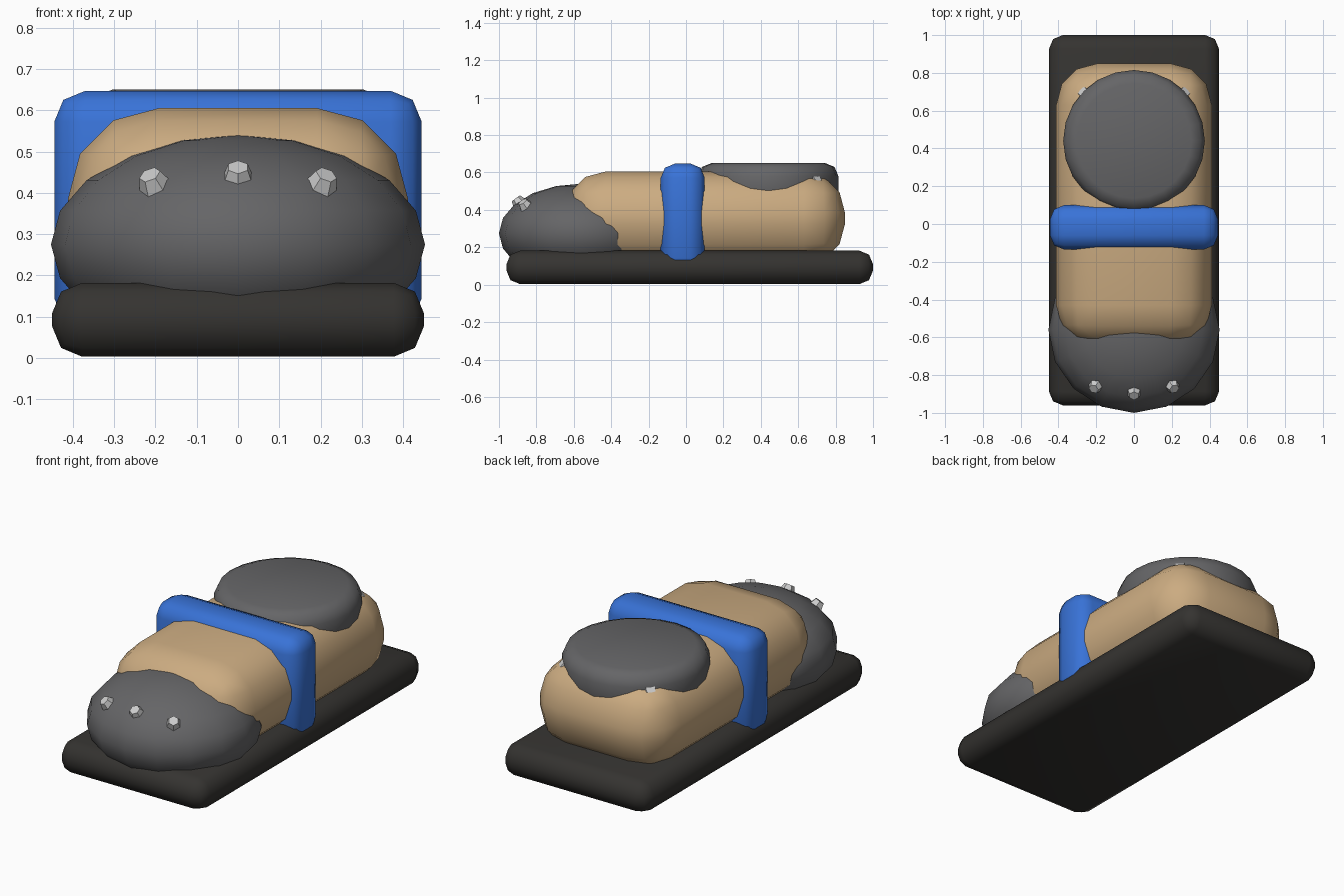
import bpy, math
from mathutils import Vector

if "Cube" in bpy.data.objects:
    bpy.data.objects.remove(bpy.data.objects["Cube"])


def finish(ob, name, color=None, angle=60):
    ob.name = name
    if color:
        m = bpy.data.materials.new(name + "_mat")
        m.diffuse_color = (*color, 1)
        m.use_nodes = True
        m.node_tree.nodes["Principled BSDF"].inputs["Base Color"].default_value = m.diffuse_color
        ob.data.materials.append(m)
    if angle:
        bpy.ops.object.shade_smooth_by_angle(angle=math.radians(angle))
    return ob


def bevel(ob, width, segs):
    mod = ob.modifiers.new("Bevel", 'BEVEL')
    mod.width, mod.segments = width, segs
    mod.limit_method = 'ANGLE'
    mod.angle_limit = math.radians(40)
    bpy.ops.object.modifier_apply(modifier=mod.name)


def rounded_box(name, lo, hi, width, segs, color):
    lo, hi = Vector(lo), Vector(hi)
    bpy.ops.mesh.primitive_cube_add(size=1, location=(lo + hi) / 2)
    ob = bpy.context.object
    ob.scale = hi - lo
    bpy.ops.object.transform_apply(location=False, rotation=False, scale=True)
    bevel(ob, width, segs)
    return finish(ob, name, color)


def stud(name, loc, normal):
    bpy.ops.mesh.primitive_cone_add(vertices=6, radius1=0.045, radius2=0.027,
                                    depth=0.05, location=loc)
    ob = bpy.context.object
    ob.rotation_euler = Vector(normal).to_track_quat('Z', 'Y').to_euler()
    return finish(ob, name, angle=None)


# sole, upper and strap
rounded_box("sole", (-0.45, -0.96, 0.003), (0.45, 1.0, 0.182), 0.073, 2, (0.035, 0.033, 0.03))
rounded_box("upper", (-0.412, -0.65, 0.105), (0.412, 0.85, 0.605), 0.22, 3, (0.60, 0.41, 0.22))
rounded_box("strap", (-0.445, -0.135, 0.07), (0.445, 0.1, 0.647), 0.075, 2, (0.04, 0.17, 0.68))

# toe cap
TOE, RAD = Vector((0, -0.56, 0.275)), Vector((0.453, 0.44, 0.265))
bpy.ops.mesh.primitive_uv_sphere_add(segments=16, ring_count=10, radius=1, location=TOE)
toe = bpy.context.object
toe.scale = RAD
bpy.ops.object.transform_apply(location=False, rotation=False, scale=True)
finish(toe, "toe_cap", (0.13, 0.13, 0.135))

# heel pad
bpy.ops.mesh.primitive_cylinder_add(vertices=24, radius=0.375, depth=0.24, location=(0, 0.44, 0.53))
heel = bpy.context.object
bevel(heel, 0.07, 2)
finish(heel, "heel_pad", (0.13, 0.13, 0.135))

# studs on the toe and beside the heel pad
for i, (x, y, z) in enumerate([(-0.205, -0.86, 0.425), (0, -0.895, 0.442), (0.205, -0.86, 0.425)]):
    d = Vector((x, y, z)) - TOE
    stud(f"toe_stud_{i}", (x, y, z), [d[k] / RAD[k] ** 2 for k in range(3)])
for side in (-1, 1):
    stud(f"heel_stud_{side}", (side * 0.26, 0.69, 0.555), (side, 0.9, 1.2))
